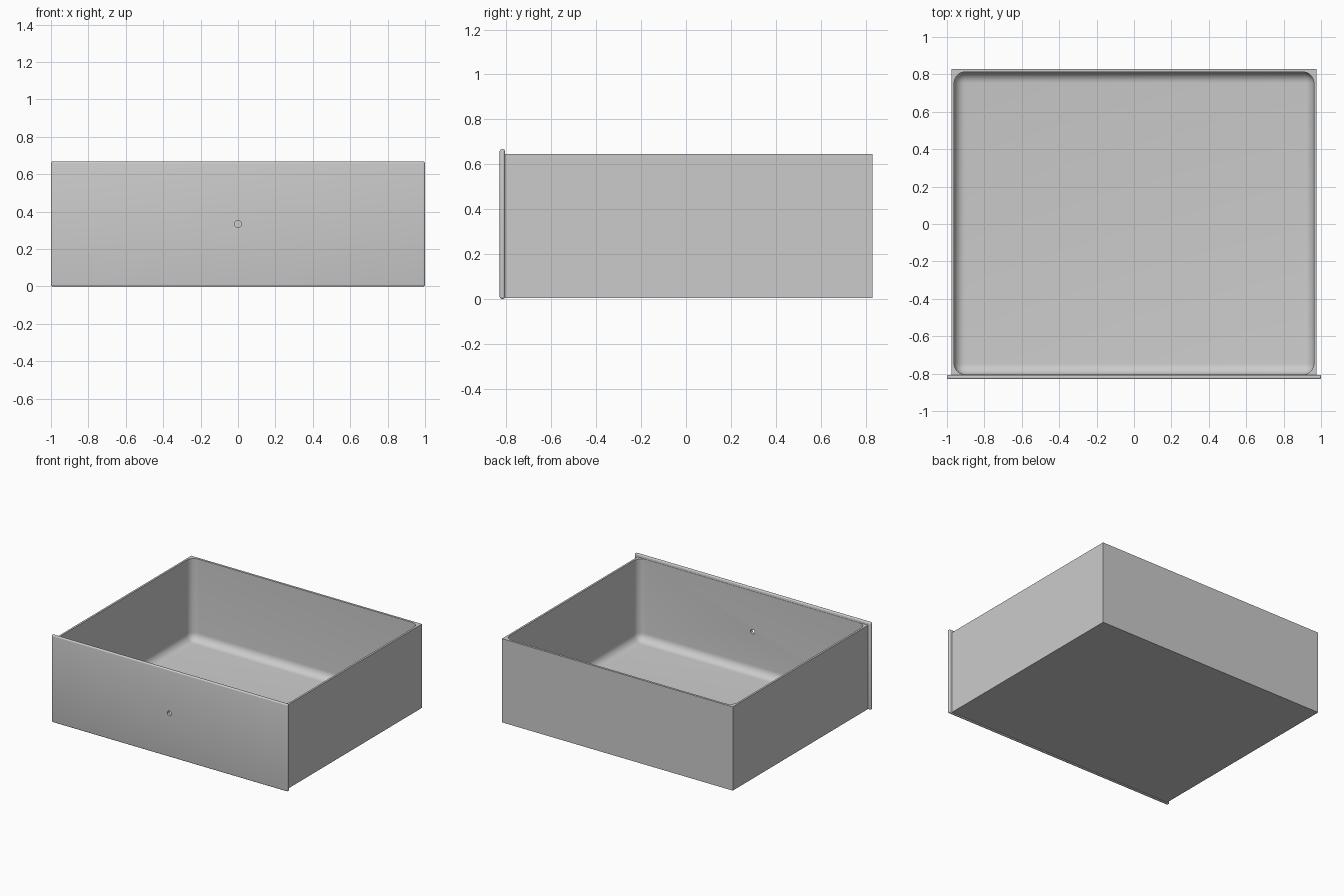
import bpy
import bmesh
from mathutils import Matrix, Vector

if "Cube" in bpy.data.objects:
    bpy.data.objects.remove(bpy.data.objects["Cube"], do_unlink=True)

grey = bpy.data.materials.new("light grey")
grey.use_nodes = True
grey.diffuse_color = (0.6, 0.6, 0.6, 1)
grey.node_tree.nodes["Principled BSDF"].inputs["Base Color"].default_value = (0.6, 0.6, 0.6, 1)

FRONT, BACK = -0.83, 0.83
PANEL_BACK = -0.807
HEIGHT = 0.667


def finish(name, bm):
    mesh = bpy.data.meshes.new(name)
    bm.to_mesh(mesh)
    bm.free()
    mesh.materials.append(grey)
    obj = bpy.data.objects.new(name, mesh)
    bpy.context.collection.objects.link(obj)
    return obj


def box(name, low, high, radius=0, segments=4, keep_top=False):
    """Box between two corners, with optionally rounded edges."""
    low, high = Vector(low), Vector(high)
    bm = bmesh.new()
    bmesh.ops.create_cube(bm, size=1)
    bmesh.ops.scale(bm, vec=high - low, verts=bm.verts)
    bmesh.ops.translate(bm, vec=(low + high) / 2, verts=bm.verts)
    if radius:
        edges = [e for e in bm.edges
                 if not (keep_top and all(v.co.z > high.z - 0.001 for v in e.verts))]
        bmesh.ops.bevel(bm, geom=edges, offset=radius, segments=segments,
                        profile=0.5, affect='EDGES')
    return finish(name, bm)


def cut(obj, cutter):
    mod = obj.modifiers.new("cut", 'BOOLEAN')
    mod.operation = 'DIFFERENCE'
    mod.solver = 'EXACT'
    mod.object = cutter
    bpy.context.view_layer.objects.active = obj
    bpy.ops.object.modifier_apply(modifier=mod.name)


# Tray and front panel
tray = box("drawer_tray", (-0.977, PANEL_BACK, 0.004), (0.977, BACK, 0.645))
panel = box("front_panel", (-1, FRONT, 0), (1, PANEL_BACK, HEIGHT), 0.009)

# Rounded cavity, open at the top
cavity = box("cavity_cutter", (-0.962, PANEL_BACK + 0.002, 0.02), (0.962, 0.813, 0.8),
             0.06, 8, keep_top=True)

# Round hole for the handle
bm = bmesh.new()
bmesh.ops.create_cone(bm, cap_ends=True, segments=24, radius1=0.018, radius2=0.018, depth=0.2,
                      matrix=Matrix.Translation((0, PANEL_BACK, HEIGHT / 2))
                      @ Matrix.Rotation(1.5708, 4, 'X'))
hole = finish("hole_cutter", bm)

cut(tray, cavity)
cut(tray, hole)
cut(panel, hole)
for cutter in (cavity, hole):
    bpy.data.objects.remove(cutter, do_unlink=True)

# Smooth fillets with sharp outer edges
for obj in (tray, panel):
    bpy.ops.object.select_all(action='DESELECT')
    obj.select_set(True)
    bpy.context.view_layer.objects.active = obj
    bpy.ops.object.shade_smooth_by_angle(angle=0.6)
